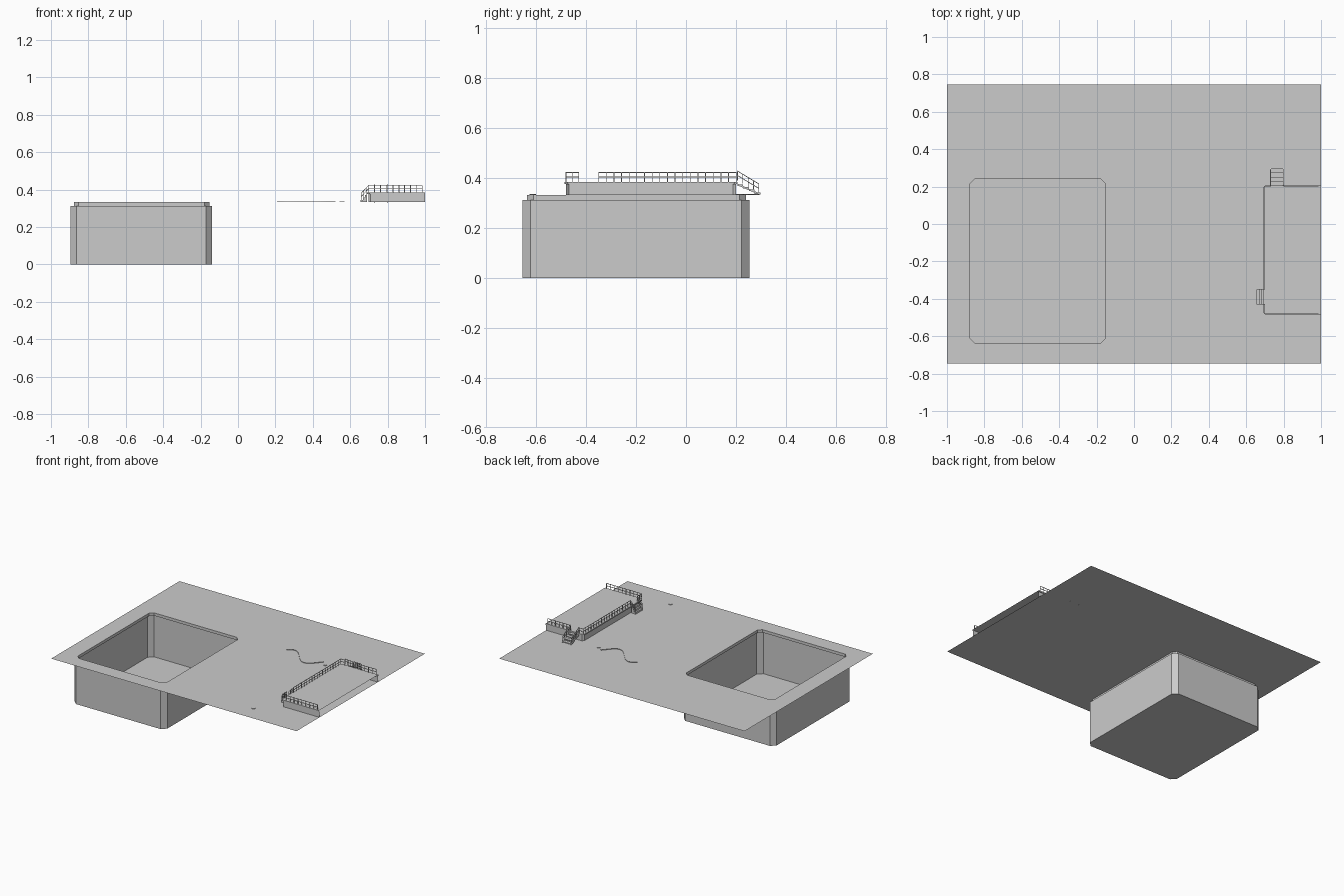
import bpy, bmesh, math
from mathutils import Vector

if "Cube" in bpy.data.objects:
    bpy.data.objects.remove(bpy.data.objects["Cube"])

G = 0.333          # ground level
DECK = 0.385       # platform level


def finish(name, bm):
    me = bpy.data.meshes.new(name)
    bm.to_mesh(me)
    bm.free()
    ob = bpy.data.objects.new(name, me)
    bpy.context.collection.objects.link(ob)
    return ob


def box(bm, x0, x1, y0, y1, z0, z1):
    r = bmesh.ops.create_cube(bm, size=1)
    for v in r["verts"]:
        v.co = Vector(((x0, x1)[v.co.x > 0], (y0, y1)[v.co.y > 0], (z0, z1)[v.co.z > 0]))


def bar(bm, a, b, t=0.003):
    # square bar between two points
    a, b = Vector(a), Vector(b)
    d = b - a
    q = d.to_track_quat('Z', 'Y')
    r = bmesh.ops.create_cube(bm, size=1)
    for v in r["verts"]:
        v.co = (a + b) / 2 + q @ Vector((v.co.x * t, v.co.y * t, v.co.z * d.length))


def ring(bm, x0, x1, y0, y1, c, z):
    # chamfered rectangle loop
    pts = [(x0 + c, y0), (x1 - c, y0), (x1, y0 + c), (x1, y1 - c),
           (x1 - c, y1), (x0 + c, y1), (x0, y1 - c), (x0, y0 + c)]
    return [bm.verts.new((x, y, z)) for x, y in pts]


def bridge(bm, a, b):
    n = len(a)
    for i in range(n):
        bm.faces.new((a[i], a[(i + 1) % n], b[(i + 1) % n], b[i]))


RIM = (-0.877, -0.153, -0.637, 0.24, 0.025)

# ground sheet with the pit opening
bm = bmesh.new()
outer = [bm.verts.new((x, y, G)) for x, y in ((-1, -.747), (1, -.747), (1, .747), (-1, .747))]
edges = []
for loop in (outer, ring(bm, *RIM, G)):
    edges += [bm.edges.new((loop[i], loop[(i + 1) % len(loop)])) for i in range(len(loop))]
bmesh.ops.triangle_fill(bm, edges=edges, use_beauty=True, use_dissolve=False)
for f in bm.faces:
    f.normal_update()
    if f.normal.z < 0:
        f.normal_flip()
finish("ground_sheet", bm)

# sunken pit: narrow rim, ledge, walls, floor
bm = bmesh.new()
rings = [ring(bm, *RIM, G), ring(bm, *RIM, 0.312),
         ring(bm, -0.895, -0.14, -0.655, 0.255, 0.032, 0.312),
         ring(bm, -0.895, -0.14, -0.655, 0.255, 0.032, 0)]
for a, b in zip(rings, rings[1:]):
    bridge(bm, a, b)
bm.faces.new(rings[-1])
finish("pit", bm)

# raised platform, open where the ground ends
bm = bmesh.new()
def outline(o, z):
    x, y0, y1, c = 0.697 - o, -0.48 - o, 0.2 + o, 0.012
    return [bm.verts.new((px, py, z)) for px, py in
            ((1, y1), (x + c, y1), (x, y1 - c), (x, y0 + c), (x + c, y0), (1, y0))]
levels = [outline(0, G), outline(0, 0.376), outline(0.006, 0.376), outline(0.006, DECK)]
for a, b in zip(levels, levels[1:]):
    for i in range(5):
        bm.faces.new((a[i], a[i + 1], b[i + 1], b[i]))
bm.faces.new(levels[-1])
finish("platform", bm)

# stairs on the north and west sides
bm = bmesh.new()
N = 4
for i in range(N):
    z = DECK - (i + 1) * (DECK - G) / (N + 1)
    box(bm, 0.732, 0.798, 0.206 + i * 0.023, 0.206 + (i + 1) * 0.023, z - 0.006, z)
for x in (0.73, 0.80):
    bar(bm, (x, 0.206, DECK - 0.01), (x, 0.298, G + 0.002), 0.006)
finish("north_stairs", bm)
bm = bmesh.new()
for i in range(3):
    z = DECK - (i + 1) * 0.013
    box(bm, 0.691 - (i + 1) * 0.012, 0.691 - i * 0.012, -0.43, -0.35, G, z)
finish("west_stairs", bm)


# railings
def railing(bm, a, b, step=0.031):
    a, b = Vector(a), Vector(b)
    n = max(1, round((b - a).length / step))
    for i in range(n + 1):
        p = a.lerp(b, i / n)
        bar(bm, p, p + Vector((0, 0, 0.038)))
    for h in (0.02, 0.038):
        bar(bm, a + Vector((0, 0, h)), b + Vector((0, 0, h)))


bm = bmesh.new()
X, S, T = 0.698, -0.481, 0.201
railing(bm, (X, S, DECK), (X, -0.43, DECK))
railing(bm, (X, -0.35, DECK), (X, T, DECK))
railing(bm, (X, S, DECK), (0.985, S, DECK))
railing(bm, (X, T, DECK), (0.73, T, DECK))
railing(bm, (0.80, T, DECK), (0.985, T, DECK))
for x in (0.73, 0.80):
    railing(bm, (x, 0.206, DECK + 0.006), (x, 0.292, G + 0.006), 0.026)
for y in (-0.43, -0.35):
    railing(bm, (X, y, DECK), (0.66, y, G + 0.012), 0.02)
finish("railings", bm)

# ground markings, each as x0, y0, x1, y1
marks = [(-.88, .51, .89, .51), (0, -.74, 0, .7), (.5, .51, .5, .71), (-.52, .45, -.52, .745),
         (-.87, .257, -.25, .257), (.752, .3, .752, .71), (.62, .71, .88, .71),
         (-.84, .71, -.67, .71), (-.835, .26, -.835, .35), (.37, -.195, .68, -.195),
         (.5, -.415, .655, -.415), (.265, -.54, .265, -.43), (.265, -.43, .34, -.43),
         (.265, -.54, .34, -.54), (-.14, -.43, 0, -.43), (.61, -.69, .71, -.59),
         (.61, -.59, .71, -.69), (.5, -.64, .75, -.64)]
bm = bmesh.new()


def strip(x0, y0, x1, y1, z=G + 0.001, w=0.0025):
    a, b = Vector((x0, y0, z)), Vector((x1, y1, z))
    s = (b - a).normalized().cross(Vector((0, 0, 1))) * w
    bm.faces.new([bm.verts.new(p) for p in (a + s, b + s, b - s, a - s)])


for m in marks:
    strip(*m)
# painted bay on the platform
for m in ((.72, -.3, .82, -.3), (.72, -.15, .82, -.15), (.82, -.3, .82, -.15)):
    strip(*m, z=DECK + 0.001)
finish("ground_markings", bm)

# winding hose lying on the ground
bm = bmesh.new()
pts = [(0.21 + 0.31 * t / 24, 0.23 + 0.063 * math.cos(2 * math.pi * (t / 24 * 0.95 - 0.15)), G + 0.002)
       for t in range(25)]
for a, b in zip(pts, pts[1:]):
    bar(bm, a, b, 0.004)
finish("hose", bm)

# small round covers
bm = bmesh.new()
for y in (0.22, -0.615):
    r = bmesh.ops.create_cone(bm, cap_ends=True, segments=12, radius1=0.013, radius2=0.013, depth=0.004)
    bmesh.ops.translate(bm, verts=r["verts"], vec=(0.557, y, G + 0.002))
finish("ground_covers", bm)
